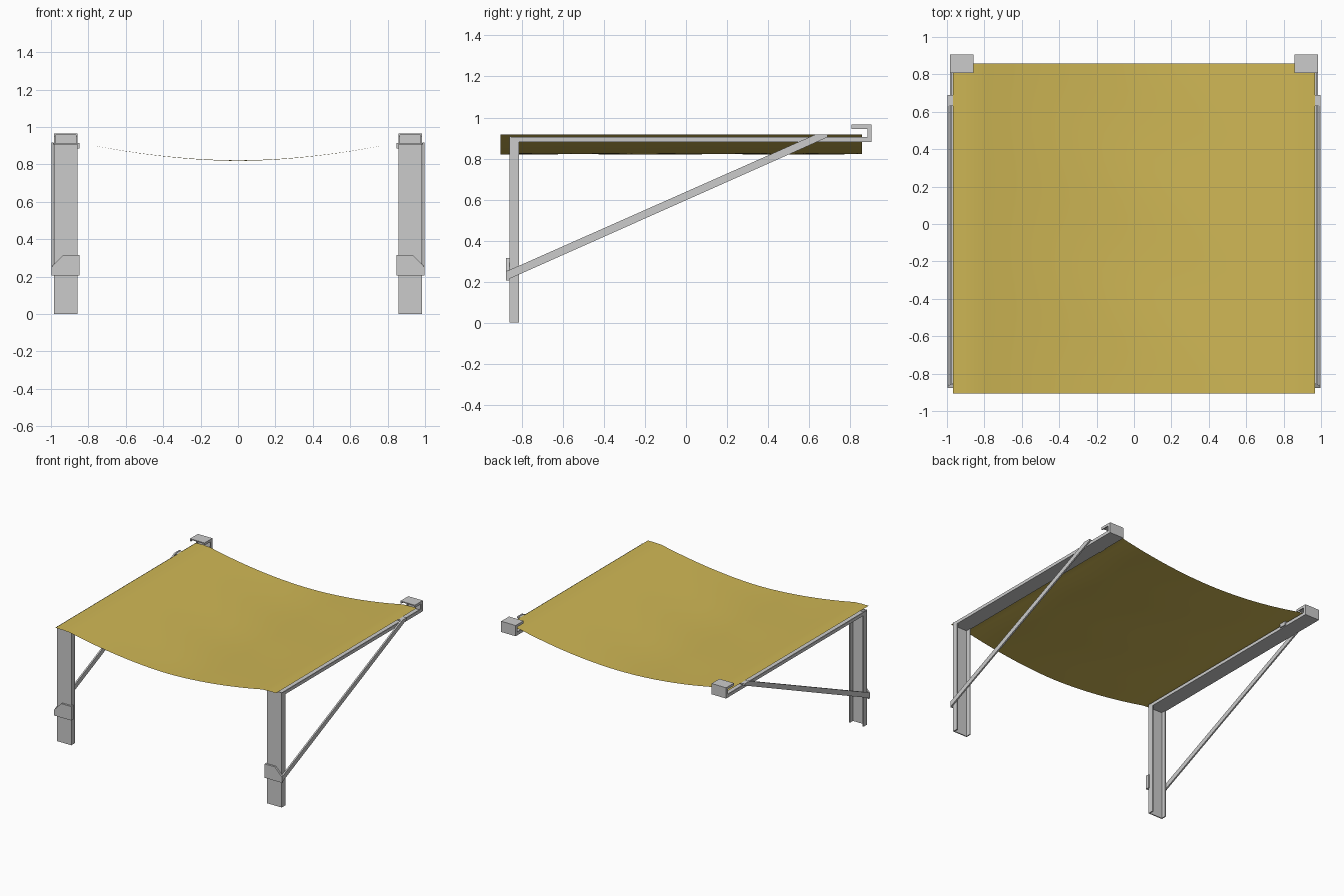
import bpy, bmesh, math

if "Cube" in bpy.data.objects:
    bpy.data.objects.remove(bpy.data.objects["Cube"])

T = 0.008            # sheet metal thickness
X0, X1 = 0.858, 0.985  # frame width range on the right side


def add_prism(bm, pts, axis, a, b):
    """Extrude a 2D outline from a to b along axis 'x' (pts y,z) or 'y' (pts x,z)."""
    def place(p, d):
        return (d, p[0], p[1]) if axis == 'x' else (p[0], d, p[1])
    lo = [bm.verts.new(place(p, a)) for p in pts]
    hi = [bm.verts.new(place(p, b)) for p in pts]
    n = len(pts)
    bm.faces.new(lo)
    bm.faces.new(hi[::-1])
    for i in range(n):
        bm.faces.new((lo[i], hi[i], hi[(i + 1) % n], lo[(i + 1) % n]))


def add_box(bm, x0, x1, y0, y1, z0, z1):
    add_prism(bm, [(y0, z0), (y1, z0), (y1, z1), (y0, z1)], 'x', x0, x1)


def finish(bm, name, mirror=True):
    bmesh.ops.recalc_face_normals(bm, faces=bm.faces[:])
    me = bpy.data.meshes.new(name)
    bm.to_mesh(me)
    bm.free()
    ob = bpy.data.objects.new(name, me)
    bpy.context.collection.objects.link(ob)
    if mirror:
        ob.modifiers.new("mirror", 'MIRROR').use_axis[0] = True
    return ob


# Front legs: channels open toward the back
bm = bmesh.new()
add_box(bm, X0, X1, -0.86, -0.86 + T, 0, 0.908)
for a in (X0, X1 - T):
    add_box(bm, a, a + T, -0.86 + T, -0.814, 0, 0.88)
finish(bm, "front_legs")

# Side rails: shallow channels open upward
bm = bmesh.new()
add_box(bm, X0, X1, -0.86 + T, 0.905, 0.88, 0.88 + T)
for a in (X0, X1 - T):
    add_box(bm, a, a + T, -0.86 + T, 0.884, 0.88 + T, 0.905)
finish(bm, "side_rails")

# Rear hooks: the channel turned up and back over
bm = bmesh.new()
add_box(bm, X0, X1, 0.905 - T, 0.905, 0.88 + T, 0.965)
add_box(bm, X0, X1, 0.807, 0.905 - T, 0.965 - T, 0.965)
lip = [(0.884, 0.888), (0.897, 0.888), (0.897, 0.957), (0.807, 0.957),
       (0.807, 0.945), (0.884, 0.945)]
for a in (X0, X1 - T):
    add_prism(bm, lip, 'x', a, a + T)
finish(bm, "rear_hooks")

# Diagonal struts outside the frame
bm = bmesh.new()
add_prism(bm, [(-0.876, 0.207), (-0.876, 0.25), (0.63, 0.917),
               (0.69, 0.917), (0.69, 0.904)], 'x', X1 + 0.001, 0.998)
finish(bm, "diagonal_struts")

# Lower clips: plate bent round the front of each leg
bm = bmesh.new()
add_prism(bm, [(0.847, 0.205), (0.998, 0.205), (0.998, 0.25),
               (0.935, 0.315), (0.847, 0.315)], 'y', -0.876, -0.861)
add_box(bm, 0.847, 0.857, -0.861, -0.845, 0.205, 0.315)
finish(bm, "lower_clips")

# Upper clips: plate bent over the top of each rail
bm = bmesh.new()
add_box(bm, 0.847, 0.998, 0.63, 0.69, 0.906, 0.915)
add_box(bm, 0.847, 0.857, 0.63, 0.69, 0.885, 0.906)
finish(bm, "upper_clips")

# Sagging cloth sheet slung between the rails
bm = bmesh.new()
bmesh.ops.create_grid(bm, x_segments=32, y_segments=24, size=1)
for v in bm.verts:
    x, y = v.co.x * 0.967, v.co.y * 0.881 - 0.024
    t = min(abs(x) / 0.86, 1)
    ripple = 0.0015 * math.sin(9 * y + 4 * x) * (1 - t)
    v.co = (x, y, 0.82 + 0.098 * t ** 1.85 + ripple)
for f in bm.faces:
    f.smooth = True
cloth = finish(bm, "cloth_sheet", mirror=False)
mat = bpy.data.materials.new("yellow_cloth")
mat.diffuse_color = (0.62, 0.47, 0.09, 1)
mat.use_nodes = True
mat.node_tree.nodes["Principled BSDF"].inputs["Base Color"].default_value = mat.diffuse_color
cloth.data.materials.append(mat)
